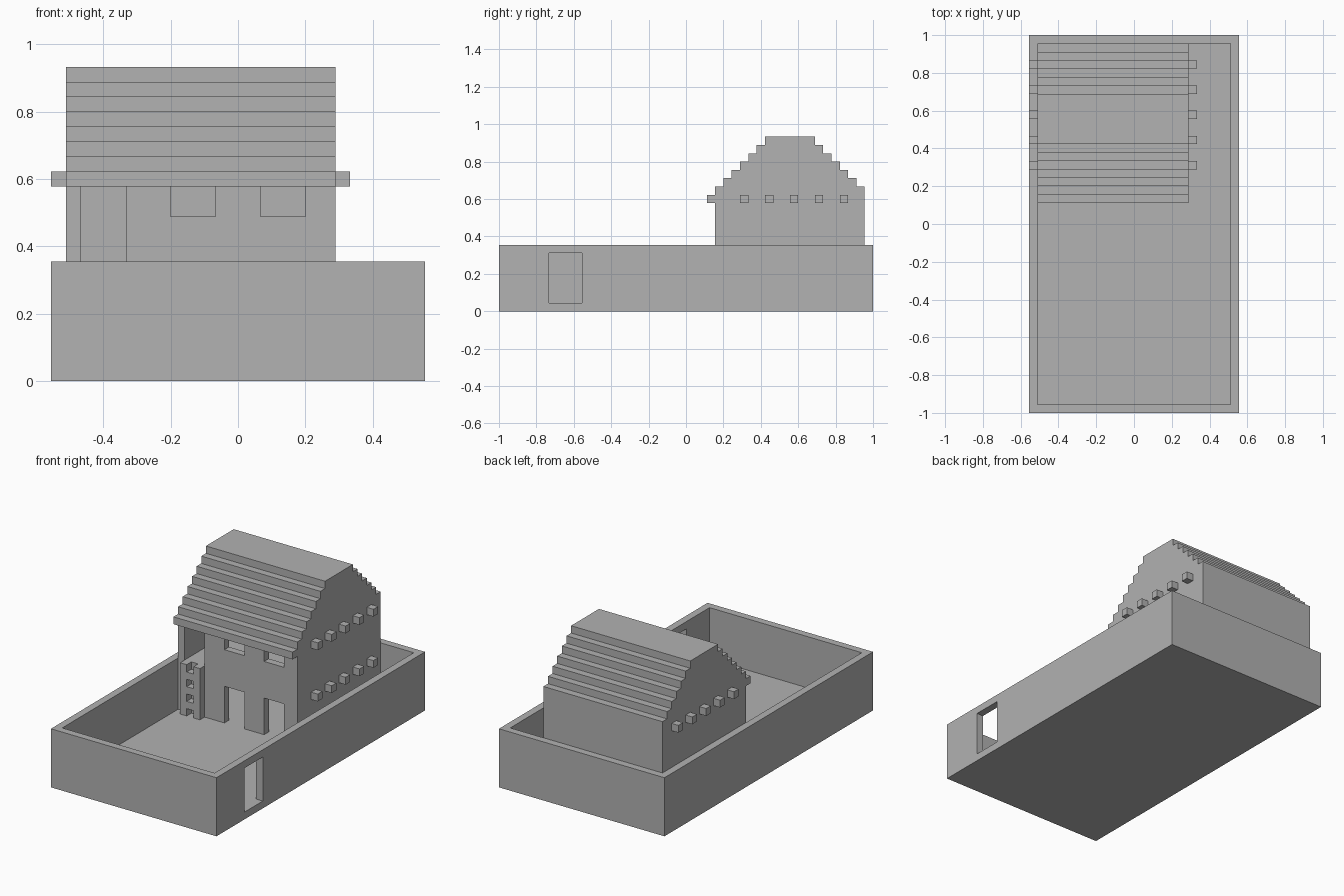
import bpy, bmesh
from mathutils import Vector

cube = bpy.data.objects.get("Cube")
if cube:
    bpy.data.objects.remove(cube, do_unlink=True)

UNIT = 2 / 45                      # one building block
WIDTH, LENGTH, WALL_TOP = 25, 45, 8
LEFT, RIGHT, FRONT, BACK = 1, 19, 26, 44   # house footprint in blocks
EAVE, MID = 13, (FRONT + BACK) / 2

stone = bpy.data.materials.new("light grey stone")
stone.use_nodes = True
GREY = (0.445, 0.445, 0.445, 1)
stone.diffuse_color = GREY
stone.node_tree.nodes["Principled BSDF"].inputs["Base Color"].default_value = GREY


def prism(name, axis, outline, start, end):
    """Extrude an outline along x (points are y, z) or y (points are x, z)."""
    def place(p, d):
        x, y = (d, p[0]) if axis == "x" else (p[0], d)
        return Vector((x - WIDTH / 2, y - LENGTH / 2, p[1])) * UNIT
    bm = bmesh.new()
    near = [bm.verts.new(place(p, start)) for p in outline]
    far = [bm.verts.new(place(p, end)) for p in outline]
    bm.faces.new(near)
    bm.faces.new(far[::-1])
    for i in range(len(outline)):
        j = (i + 1) % len(outline)
        bm.faces.new((near[i], far[i], far[j], near[j]))
    bmesh.ops.recalc_face_normals(bm, faces=bm.faces)
    mesh = bpy.data.meshes.new(name)
    bm.to_mesh(mesh)
    bm.free()
    mesh.materials.append(stone)
    obj = bpy.data.objects.new(name, mesh)
    bpy.context.collection.objects.link(obj)
    return obj


def box(name, x, y, z):
    rect = [(x[0], z[0]), (x[1], z[0]), (x[1], z[1]), (x[0], z[1])]
    return prism(name, "y", rect, *y)


def mirrored(points):
    return [(2 * MID - y, z) for y, z in points]


# Yard: floor slab and surrounding walls, with a gateway in one side
up = (1, WALL_TOP)
box("yard_floor", (0, WIDTH), (0, LENGTH), (0, 1))
box("yard_wall_front", (0, WIDTH), (0, 1), up)
box("yard_wall_back", (0, WIDTH), (BACK, LENGTH), up)
box("yard_wall_right", (0, 1), (1, BACK), up)
gate_wall = [(1, 1), (6, 1), (6, 7), (10, 7), (10, 1), (BACK, 1),
             (BACK, WALL_TOP), (1, WALL_TOP)]
prism("yard_wall_left", "x", gate_wall, WIDTH - 1, WIDTH)

# Stepped roof outline, with an eave overhanging the front only
steps = [(FRONT - 1 + i, EAVE + i + k) for i in range(8) for k in (0, 1)]
outer = steps + mirrored(steps[:1:-1])
inner = [(y + 2, z) for y, z in steps[:-2]]
prism("stepped_roof", "x", outer + mirrored(inner[2:]) + inner[::-1],
      LEFT + 1, RIGHT - 1)

# Gable end walls
gable = outer + [(BACK, 1), (FRONT, 1), (FRONT, EAVE)]
for side, x in (("right", LEFT), ("left", RIGHT - 1)):
    prism("gable_wall_" + side, "x", gable, x, x + 1)

# Front wall: two doorways below, two windows and a loft entrance above
front = [(2, 1)]
for x in (8, 14):
    front += [(x, 1), (x, 6), (x + 3, 6), (x + 3, 1)]
front += [(18, 1), (18, EAVE)]
for x in (14, 8):
    front += [(x + 3, EAVE), (x + 3, 11), (x, 11), (x, EAVE)]
front += [(5, EAVE), (5, WALL_TOP), (2, WALL_TOP)]
prism("front_wall", "y", front, FRONT, FRONT + 1)
box("back_wall", (2, 18), (BACK - 1, BACK), (1, EAVE + 1))

# Floors, and joists whose ends stick out of the gables
box("upper_floor", (2, 18), (FRONT + 1, BACK - 1), (7, 8))
box("attic_floor", (2, 18), (FRONT + 2, BACK - 2), (EAVE + 1, EAVE + 2))
for i in range(5):
    y = FRONT + 3 + 3 * i
    box(f"lower_joist_{i + 1}", (LEFT, RIGHT + 1), (y, y + 1), (6, 7))
    box(f"upper_joist_{i + 1}", (LEFT - 1, RIGHT + 1), (y, y + 1), (EAVE, EAVE + 1))

# Ladder up to the loft entrance
for side, x in (("right", 2), ("left", 4)):
    box("ladder_post_" + side, (x, x + 1), (FRONT - 1, FRONT), up)
for z in (2, 4, 6):
    box(f"ladder_rung_{z // 2}", (3, 4), (FRONT - 1, FRONT), (z, z + 1))
